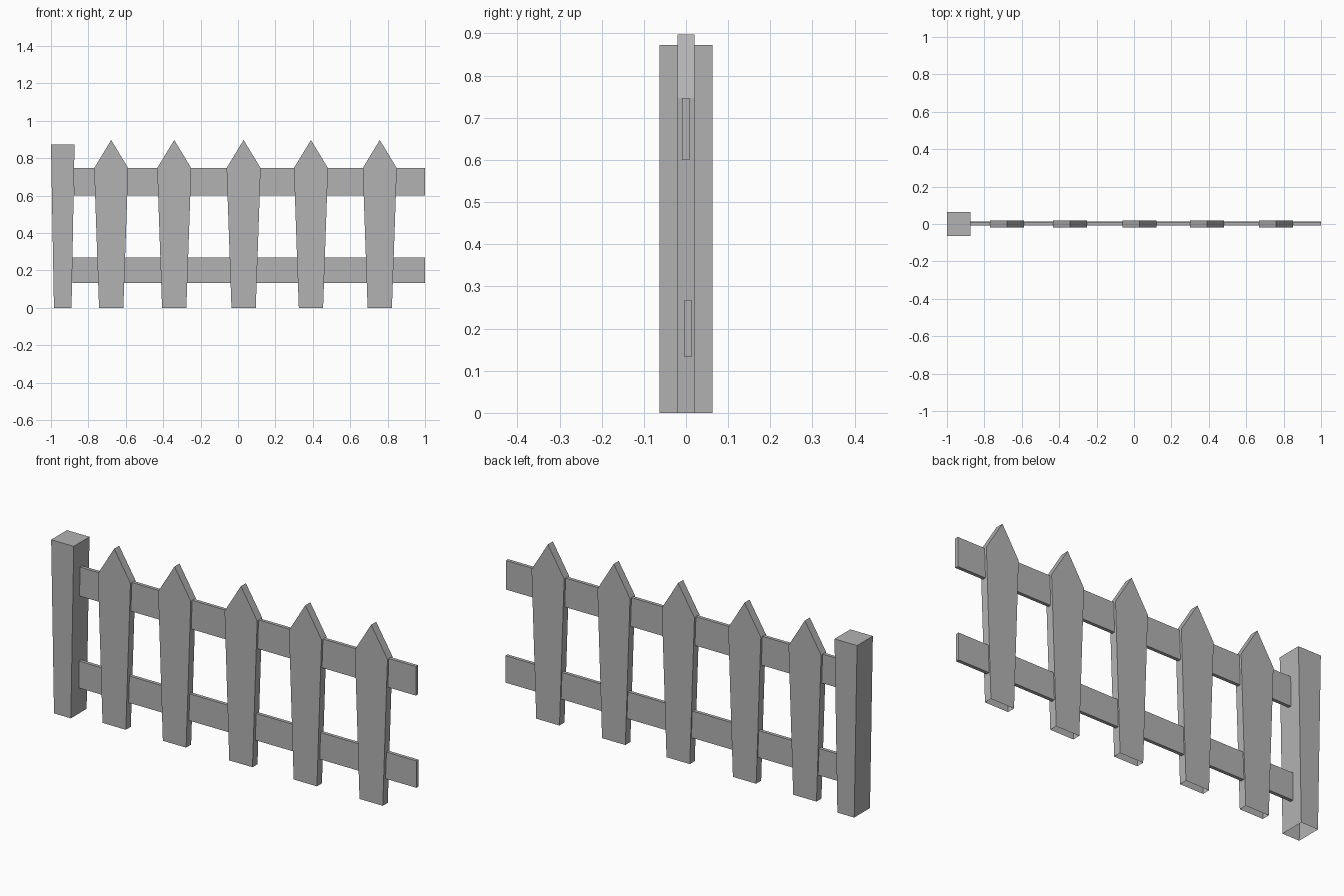
import bpy
import bmesh

if "Cube" in bpy.data.objects:
    bpy.data.objects.remove(bpy.data.objects["Cube"], do_unlink=True)

grey = bpy.data.materials.new("weathered_grey")
grey.use_nodes = True
colour = (0.45, 0.45, 0.45, 1)
grey.diffuse_color = colour
bsdf = next(n for n in grey.node_tree.nodes if n.type == 'BSDF_PRINCIPLED')
bsdf.inputs["Base Color"].default_value = colour


def board(name, profile, y0, y1, x=0.0, open_base=False):
    """Extrude an x-z profile (counter-clockwise from the front) from y0 to y1."""
    bm = bmesh.new()
    front = [bm.verts.new((x + px, y0, pz)) for px, pz in profile]
    back = [bm.verts.new((x + px, y1, pz)) for px, pz in profile]
    bm.faces.new(front)
    bm.faces.new(back[::-1])
    n = len(profile)
    # The first profile edge is the base, left open where it sits on the ground
    for i in range(1 if open_base else 0, n):
        j = (i + 1) % n
        bm.faces.new((front[j], front[i], back[i], back[j]))
    mesh = bpy.data.meshes.new(name)
    bm.to_mesh(mesh)
    bm.free()
    mesh.materials.append(grey)
    obj = bpy.data.objects.new(name, mesh)
    bpy.context.collection.objects.link(obj)
    return obj


# End post, wider at the top
board("post", [(-0.047, 0), (0.047, 0), (0.063, 0.873), (-0.063, 0.873)],
      -0.063, 0.063, x=-0.937, open_base=True)

# Pointed pickets
picket = [(-0.065, 0), (0.065, 0), (0.091, 0.747), (0, 0.897), (-0.091, 0.747)]
for i, x in enumerate((-0.678, -0.341, 0.03, 0.39, 0.758)):
    board(f"picket_{i + 1}", picket, -0.02, 0.02, x, open_base=True)

# Horizontal rails
for name, x0, z0, z1, y0 in (("upper_rail", -0.878, 0.6, 0.747, -0.009),
                             ("lower_rail", -0.886, 0.132, 0.268, -0.004)):
    board(name, [(x0, z0), (1, z0), (1, z1), (x0, z1)], y0, y0 + 0.017)
